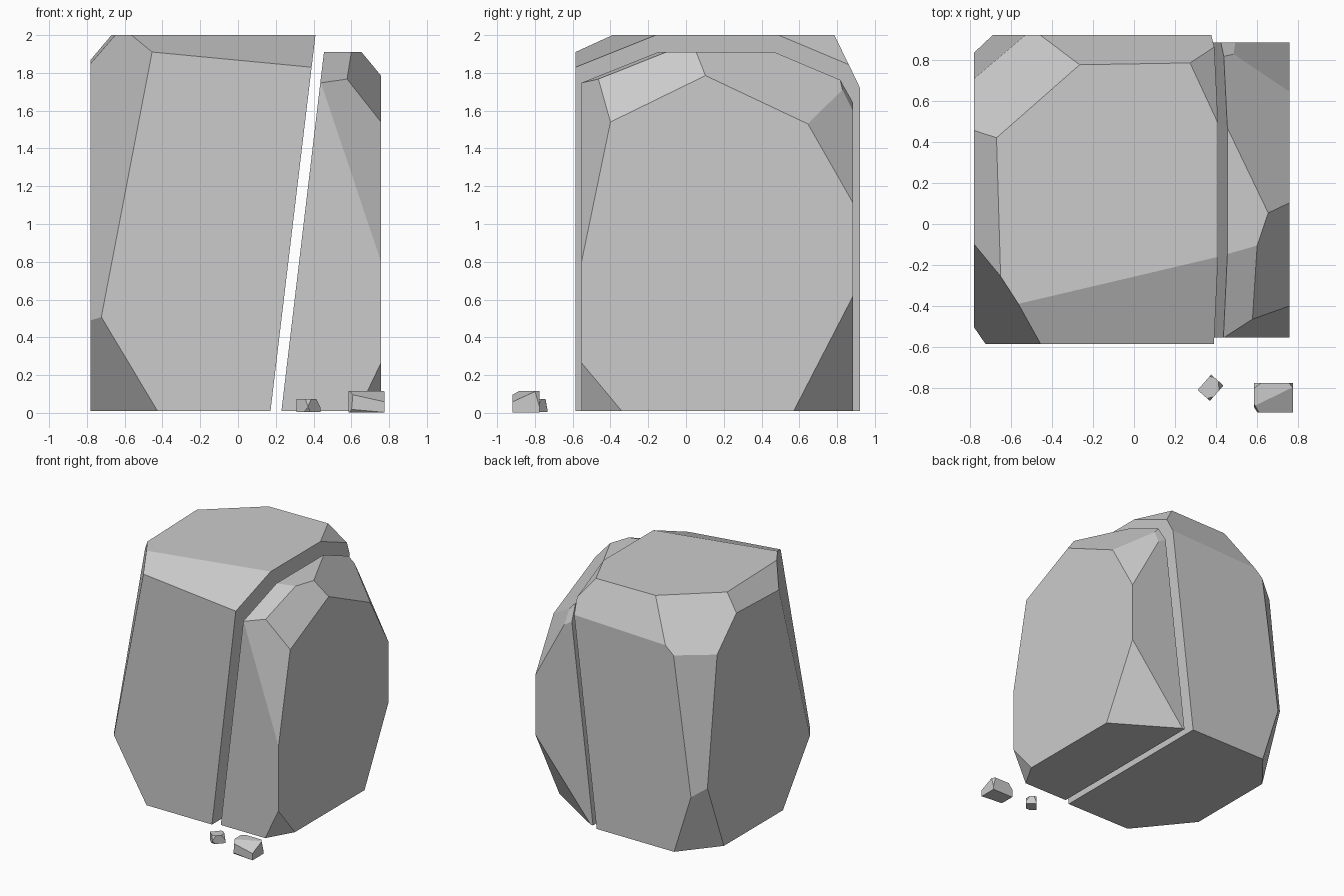
import bpy, bmesh
from mathutils import Vector, Matrix


def cut_block(name, lo, hi, cuts, turn=0.0):
    """Box between lo and hi, with flat chips sliced off; each chip is three points on its plane."""
    lo, hi = Vector(lo), Vector(hi)
    mid = (lo + hi) / 2
    bm = bmesh.new()
    bmesh.ops.create_cube(bm, size=1)
    for v in bm.verts:
        v.co = mid + Vector(v.co[i] * (hi - lo)[i] for i in range(3))
    for pts in cuts:
        a, b, c = (Vector(p) for p in pts)
        n = (b - a).cross(c - a).normalized()
        if n.dot(mid - a) > 0:
            n = -n
        res = bmesh.ops.bisect_plane(
            bm, geom=bm.verts[:] + bm.edges[:] + bm.faces[:], dist=1e-5,
            plane_co=a, plane_no=n, clear_outer=True)
        rim = [e for e in bm.edges if e.is_boundary]
        if len(rim) > 2:
            bmesh.ops.edgeloop_fill(bm, edges=rim)
    bmesh.ops.remove_doubles(bm, verts=bm.verts[:], dist=0.0005)
    bmesh.ops.recalc_face_normals(bm, faces=bm.faces[:])
    if turn:
        bmesh.ops.rotate(bm, verts=bm.verts[:], cent=mid, matrix=Matrix.Rotation(turn, 3, 'Z'))
    me = bpy.data.meshes.new(name)
    bm.to_mesh(me)
    bm.free()
    ob = bpy.data.objects.new(name, me)
    bpy.context.collection.objects.link(ob)
    return ob


# Large left half of the split boulder
cut_block("boulder_left", (-0.78, -0.585, 0.01), (0.6, 0.92, 2.0), [
    [(0.172, 0, 0.01), (0.41, 0, 2.0), (0.172, 1, 0.01)],                   # crack face
    [(-0.45, -0.585, 1.91), (0.39, -0.585, 1.83), (0.41, -0.16, 2.0)],      # front top
    [(-0.725, -0.585, 0.5), (-0.455, -0.585, 1.91), (-0.65, -0.255, 2.0)],  # front left
    [(-0.722, -0.585, 0.505), (-0.426, -0.585, 0.01), (-0.78, -0.15, 0.01)],  # front left foot
    [(-0.78, -0.09, 1.85), (-0.65, -0.255, 2.0), (-0.67, 0.42, 2.0)],       # left top
    [(-0.67, 0.42, 2.0), (-0.265, 0.776, 2.0), (-0.53, 0.92, 1.63)],        # back left top
    [(-0.78, 0.707, 1.63), (-0.53, 0.92, 1.63), (-0.685, 0.92, 0.53)],      # back left corner
    [(-0.732, 0.877, 0.525), (-0.535, 0.92, 0.01), (-0.78, 0.62, 0.01)],    # back left foot
    [(-0.265, 0.776, 2.0), (0.273, 0.785, 2.0), (0.0, 0.92, 1.71)],         # back top
    [(0.273, 0.785, 2.0), (0.41, 0.49, 2.0), (0.393, 0.845, 1.85)],         # back right top
])

# Narrow right half
cut_block("boulder_right", (0.1, -0.553, 0.01), (0.757, 0.885, 1.91), [
    [(0.23, 0, 0.01), (0.455, 0, 1.91), (0.23, 1, 0.01)],                   # crack face
    [(0.457, -0.146, 1.91), (0.6, -0.105, 1.91), (0.585, -0.455, 1.77)],    # front top
    [(0.6, -0.105, 1.91), (0.654, 0.054, 1.91), (0.757, -0.4, 1.54)],       # right top
    [(0.44, -0.553, 1.745), (0.757, -0.553, 0.8), (0.757, -0.4, 1.54)],     # front right
    [(0.757, -0.553, 0.265), (0.757, -0.34, 0.01), (0.635, -0.553, 0.01)],  # front right foot
    [(0.459, 0.46, 1.91), (0.654, 0.054, 1.91), (0.757, 0.645, 1.53)],      # back right top
    [(0.757, 0.645, 1.53), (0.757, 0.885, 1.11), (0.48, 0.835, 1.708)],     # back right
    [(0.44, 0.812, 1.77), (0.48, 0.832, 1.706), (0.49, 0.885, 1.598)],      # crack corner
    [(0.757, 0.885, 0.62), (0.757, 0.57, 0.01), (0.25, 0.885, 0.01)],       # back right foot
])

# Two chips lying in front
cut_block("pebble_large", (0.585, -0.918, 0.003), (0.775, -0.775, 0.115), [
    [(0.59, -0.918, 0.1), (0.77, -0.918, 0.06), (0.765, -0.80, 0.115)],
    [(0.585, -0.918, 0.02), (0.775, -0.918, 0.003), (0.585, -0.90, 0.003)],
    [(0.585, -0.80, 0.115), (0.62, -0.775, 0.115), (0.585, -0.775, 0.07)],
    [(0.755, -0.775, 0.115), (0.775, -0.80, 0.115), (0.775, -0.775, 0.03)],
    [(0.605, -0.918, 0.06), (0.585, -0.885, 0.06), (0.60, -0.918, 0.003)],
])
cut_block("pebble_small", (0.323, -0.838, 0.005), (0.423, -0.758, 0.073), [
    [(0.323, -0.82, 0.073), (0.35, -0.838, 0.073), (0.323, -0.838, 0.035)],
    [(0.39, -0.838, 0.073), (0.423, -0.805, 0.073), (0.423, -0.838, 0.03)],
    [(0.41, -0.758, 0.073), (0.423, -0.775, 0.073), (0.423, -0.758, 0.02)],
    [(0.323, -0.838, 0.03), (0.345, -0.838, 0.005), (0.323, -0.81, 0.005)],
], turn=0.85)
